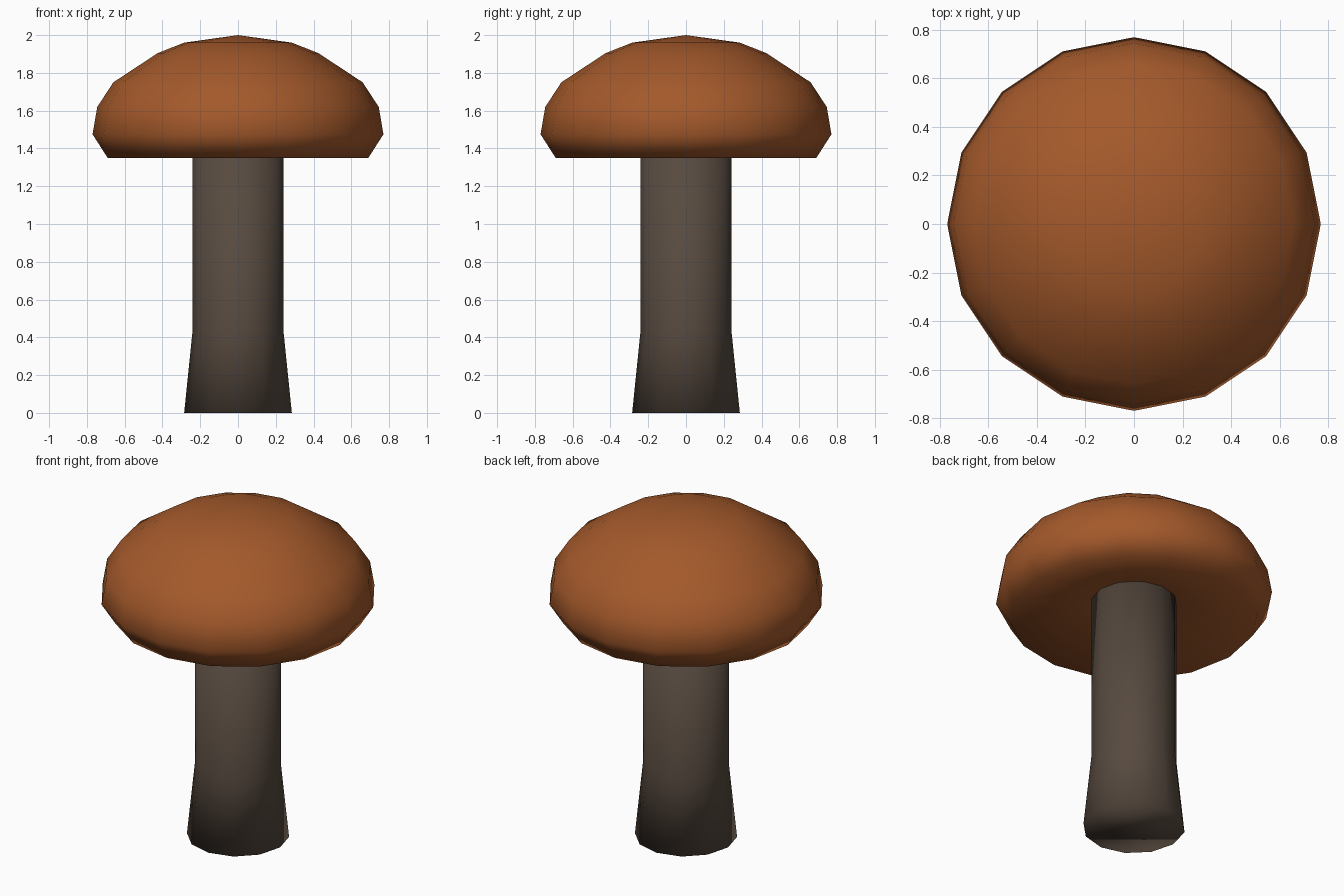
import bpy, bmesh
from math import sin, cos, tau

if "Cube" in bpy.data.objects:
    bpy.data.objects.remove(bpy.data.objects["Cube"])


def material(name, rgb):
    mat = bpy.data.materials.new(name)
    mat.diffuse_color = (*rgb, 1)
    mat.use_nodes = True
    mat.node_tree.nodes["Principled BSDF"].inputs["Base Color"].default_value = mat.diffuse_color
    return mat


def lathe(name, profile, sides, mat):
    """Revolve (radius, z) points around z; radius 0 makes a pole, open ends are capped."""
    bm = bmesh.new()
    rings = []
    for r, z in profile:
        n = sides if r > 0 else 1
        rings.append([bm.verts.new((r * cos(tau * i / sides), r * sin(tau * i / sides), z))
                      for i in range(n)])
    for low, high in zip(rings, rings[1:]):
        for i in range(sides):
            j = (i + 1) % sides
            if len(high) == 1:
                bm.faces.new((low[i], low[j], high[0]))
            else:
                bm.faces.new((low[i], low[j], high[j], high[i]))
    for ring in (rings[0], rings[-1]):
        if len(ring) > 1:
            bm.faces.new(ring)
    bmesh.ops.recalc_face_normals(bm, faces=bm.faces)
    for f in bm.faces:
        f.smooth = True
    mesh = bpy.data.meshes.new(name)
    bm.to_mesh(mesh)
    bm.free()
    mesh.materials.append(mat)
    obj = bpy.data.objects.new(name, mesh)
    bpy.context.collection.objects.link(obj)
    return obj


# Stem: straight shaft with a flared foot
lathe("stem", [(0.285, 0), (0.24, 0.44), (0.24, 1.46)], 12,
      material("stem_brown", (0.095, 0.068, 0.05)))

# Cap: hollowed underside, rounded rim, low dome
lathe("cap", [(0.22, 1.45), (0.69, 1.35), (0.77, 1.475), (0.745, 1.62),
              (0.66, 1.75), (0.425, 1.905), (0.285, 1.96), (0, 2.0)], 16,
      material("cap_orange", (0.37, 0.10, 0.024)))
